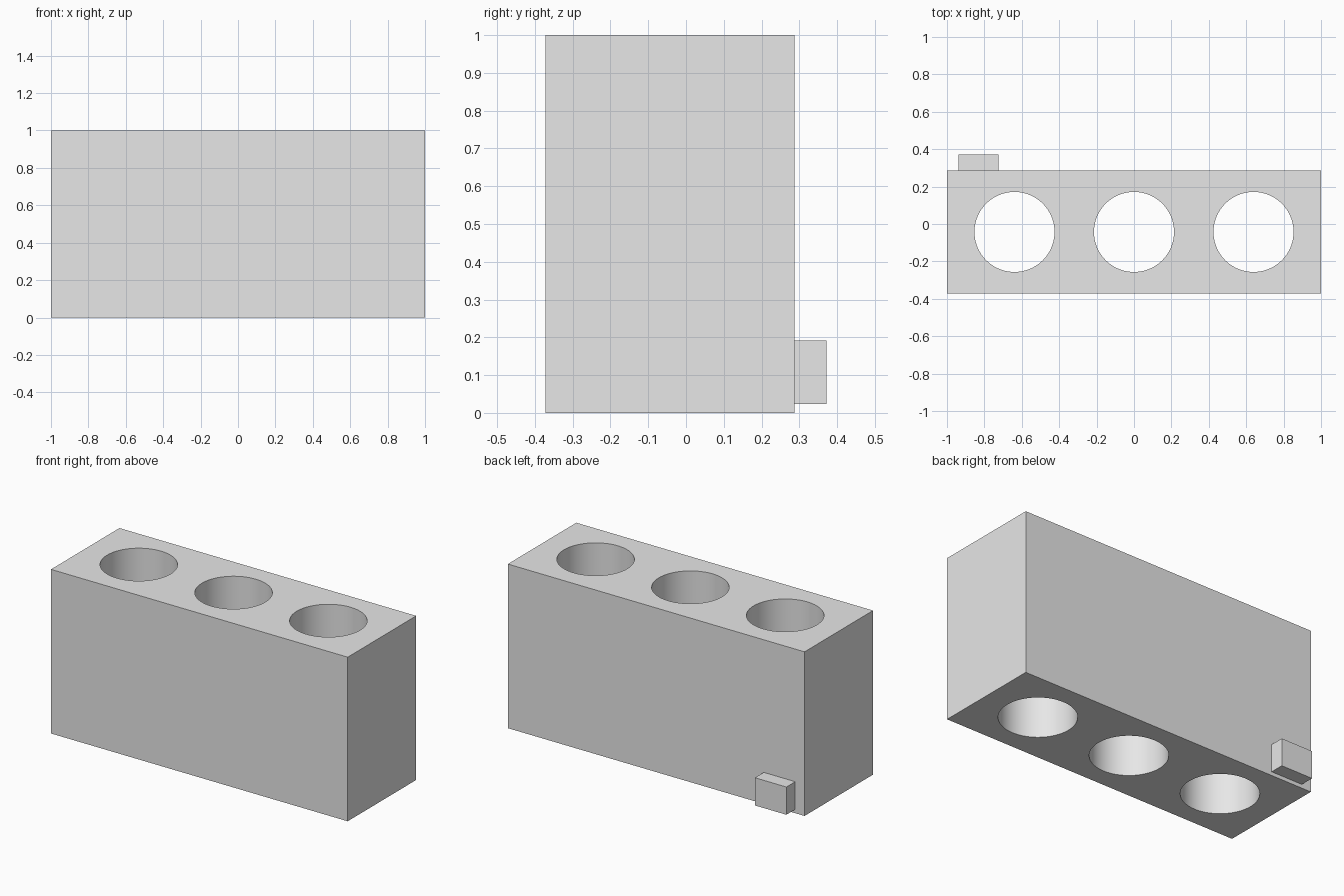
import bpy
import bmesh
import math
from mathutils import Matrix

default = bpy.data.objects.get("Cube")
if default:
    bpy.data.objects.remove(default, do_unlink=True)

grey = bpy.data.materials.new("light_grey")
grey.use_nodes = True
colour = (0.8, 0.8, 0.8, 1)
grey.diffuse_color = colour
grey.node_tree.nodes["Principled BSDF"].inputs["Base Color"].default_value = colour


def add_object(name, bm):
    bmesh.ops.recalc_face_normals(bm, faces=bm.faces)
    mesh = bpy.data.meshes.new(name)
    bm.to_mesh(mesh)
    bm.free()
    mesh.materials.append(grey)
    obj = bpy.data.objects.new(name, mesh)
    bpy.context.collection.objects.link(obj)
    return obj


def box(name, low, high):
    bm = bmesh.new()
    bmesh.ops.create_cube(bm, size=1)
    for v in bm.verts:
        for i in range(3):
            v.co[i] = low[i] if v.co[i] < 0 else high[i]
    return add_object(name, bm)


FRONT, BACK = -0.372, 0.287
HOLE_Y = (FRONT + BACK) / 2

# Main block and the small tab low on its back
block = box("block", (-1, FRONT, 0), (1, BACK, 1))
tab = box("back_tab", (-0.937, BACK, 0.023), (-0.725, -FRONT, 0.192))

# Row of three round holes running right through the block
bm = bmesh.new()
for x in (-0.639, 0, 0.639):
    bmesh.ops.create_cone(bm, cap_ends=True, segments=96, radius1=0.214,
                          radius2=0.214, depth=1.4,
                          matrix=Matrix.Translation((x, HOLE_Y, 0.5)))
cutter = add_object("hole_cutter", bm)
cut = block.modifiers.new("holes", "BOOLEAN")
cut.operation = "DIFFERENCE"
cut.solver = "EXACT"
cut.object = cutter

# Apply the cut, then smooth the hole walls only
bpy.ops.object.select_all(action="DESELECT")
block.select_set(True)
bpy.context.view_layer.objects.active = block
bpy.ops.object.modifier_apply(modifier=cut.name)
bpy.data.objects.remove(cutter, do_unlink=True)
bpy.ops.object.shade_smooth_by_angle(angle=math.radians(30))
